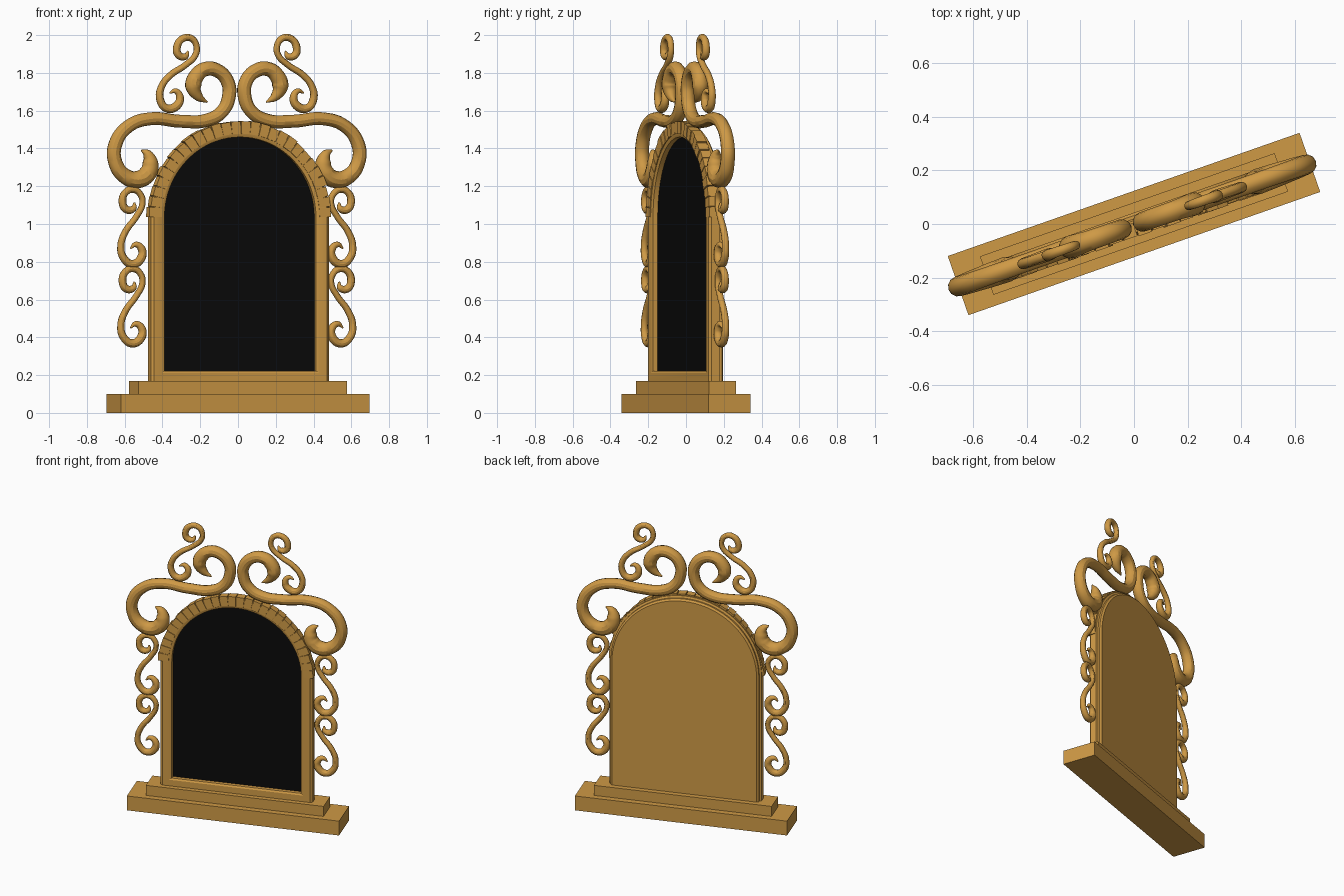
import bpy
import bmesh
import random
from math import sin, cos, pi, radians

if "Cube" in bpy.data.objects:
    bpy.data.objects.remove(bpy.data.objects["Cube"], do_unlink=True)

random.seed(4)
TURN = radians(19.3)   # the whole piece stands turned on the ground
SPRING = 1.035         # height where the arch begins
parts = []


def make_material(name, colour, roughness):
    mat = bpy.data.materials.new(name)
    mat.use_nodes = True
    mat.diffuse_color = colour
    shader = mat.node_tree.nodes["Principled BSDF"]
    shader.inputs["Base Color"].default_value = colour
    shader.inputs["Roughness"].default_value = roughness
    return mat


gold = make_material("gold", (0.62, 0.32, 0.06, 1), 0.5)
black = make_material("black", (0.003, 0.003, 0.003, 1), 0.5)


def add_object(name, mesh, *materials):
    for mat in materials:
        mesh.materials.append(mat)
    obj = bpy.data.objects.new(name, mesh)
    obj.rotation_euler.z = TURN
    bpy.context.collection.objects.link(obj)
    parts.append(obj)
    return obj


def finish(name, bm, *materials):
    bmesh.ops.recalc_face_normals(bm, faces=bm.faces)
    mesh = bpy.data.meshes.new(name)
    bm.to_mesh(mesh)
    bm.free()
    return add_object(name, mesh, *materials)


def plinth(name, width, depth, bottom, top, bevel):
    bm = bmesh.new()
    bmesh.ops.create_cube(bm, size=1)
    for v in bm.verts:
        v.co.x *= width
        v.co.y *= depth
        v.co.z = top if v.co.z > 0 else bottom
    upper = [e for e in bm.edges if all(v.co.z == top for v in e.verts)]
    bmesh.ops.bevel(bm, geom=upper, offset=bevel, segments=1, affect='EDGES')
    finish(name, bm, gold)


def arch_loop(bm, radius, bottom, y, steps=40):
    """Closed arch outline: two feet joined by a half circle."""
    outline = [(radius, bottom)]
    for i in range(steps + 1):
        a = pi * i / steps
        outline.append((radius * cos(a), SPRING + radius * sin(a)))
    outline.append((-radius, bottom))
    return [bm.verts.new((x, y, z)) for x, z in outline]


def arched_frame():
    """Loft of arch outlines from the back panel round to the dark pane."""
    bm = bmesh.new()
    sections = [(0.475, 0.165, 0.040), (0.487, 0.165, 0.030),
                (0.487, 0.165, 0.018), (0.5, 0.165, 0.012),
                (0.5, 0.165, -0.032), (0.485, 0.165, -0.043),
                (0.44, 0.212, -0.043), (0.425, 0.223, -0.036),
                (0.425, 0.223, -0.010)]
    loops = [arch_loop(bm, *s) for s in sections]
    for a, b in zip(loops, loops[1:]):
        for i in range(len(a)):
            j = (i + 1) % len(a)
            bm.faces.new((a[i], a[j], b[j], b[i]))
    bm.faces.new(loops[0])
    bm.faces.new(loops[-1]).material_index = 1
    finish("arched_frame", bm, gold, black)


def arch_bricks(count=28):
    """Uneven wedge stones around the front of the arch."""
    bm = bmesh.new()
    for i in range(count):
        a0 = pi * (i + 0.04) / count
        a1 = pi * (i + 0.96) / count
        outer = 0.503 + random.uniform(0, 0.011)
        front = -0.045 - random.uniform(0, 0.006)
        inner = 0.443
        rings = []
        for y in (front, 0.005):
            corners = [(inner, a0), (outer, a0), (outer, a1), (inner, a1)]
            rings.append([bm.verts.new((r * cos(a), y, SPRING + r * sin(a)))
                          for r, a in corners])
        f, b = rings
        bm.faces.new(f)
        bm.faces.new(b)
        for k in range(4):
            n = (k + 1) % 4
            bm.faces.new((f[k], f[n], b[n], b[k]))
    finish("arch_bricks", bm, gold)


def scroll(name, path, side, centre=(0, 0), tilt=0):
    """Tapered tube along (outward, up, thickness) points."""
    curve = bpy.data.curves.new(name, 'CURVE')
    curve.dimensions = '3D'
    curve.bevel_depth = 1
    curve.bevel_resolution = 4
    curve.resolution_u = 6
    curve.use_fill_caps = True
    spline = curve.splines.new('BEZIER')
    spline.bezier_points.add(len(path) - 1)
    for p, (x, z, r) in zip(spline.bezier_points, path):
        out = centre[0] + x * cos(tilt) - z * sin(tilt)
        up = centre[1] + x * sin(tilt) + z * cos(tilt)
        p.co = (side * out - 0.008, -0.003, up)
        p.radius = r
        p.handle_left_type = p.handle_right_type = 'AUTO'
    temp = bpy.data.objects.new(name, curve)
    bpy.context.collection.objects.link(temp)
    graph = bpy.context.evaluated_depsgraph_get()
    mesh = bpy.data.meshes.new_from_object(temp.evaluated_get(graph))
    bpy.data.objects.remove(temp, do_unlink=True)
    mesh.materials.clear()
    add_object(name, mesh, gold)


# Stepped base
plinth("base_lower", 1.393, 0.234, 0, 0.1, 0.014)
plinth("base_upper", 1.167, 0.152, 0.1, 0.17, 0.014)

# Frame with pane, and the stones over it
arched_frame()
arch_bricks()

# Large crest scroll, from the upper curl to the lower curl
CREST = [(.165, 1.645, .004), (.216, 1.676, .026), (.244, 1.73, .044),
         (.227, 1.782, .042), (.176, 1.82, .038), (.104, 1.81, .037),
         (.05, 1.75, .037), (.044, 1.676, .037), (.081, 1.597, .036),
         (.165, 1.55, .035), (.316, 1.544, .034), (.485, 1.557, .034),
         (.608, 1.517, .035), (.681, 1.422, .037), (.681, 1.326, .038),
         (.625, 1.252, .042), (.552, 1.236, .046), (.496, 1.273, .048),
         (.485, 1.326, .042), (.501, 1.369, .026), (.535, 1.39, .004)]

# Small S scroll about its own middle
SMALL = [(-.014, .13, .005), (-.008, .098, .018), (.031, .093, .021),
         (.053, .135, .021), (.036, .183, .019), (-.008, .199, .018),
         (-.048, .172, .017), (-.059, .125, .017), (-.025, .056, .017),
         (.036, -.024, .018), (.062, -.098, .019), (.048, -.162, .021),
         (-.003, -.196, .022), (-.053, -.162, .024), (-.053, -.114, .021),
         (-.02, -.093, .015), (.008, -.114, .004)]

for side, label in ((1, "left"), (-1, "right")):
    scroll(label + "_crest_scroll", CREST, side)
    scroll(label + "_top_scroll", SMALL, side, (0.33, 1.798), radians(20))
    scroll(label + "_side_scroll_upper", SMALL, side, (0.588, 0.984))
    scroll(label + "_side_scroll_lower", SMALL, side, (0.588, 0.564))

# Smooth shading with sharp edges kept
bpy.ops.object.select_all(action='DESELECT')
for obj in parts:
    obj.select_set(True)
bpy.context.view_layer.objects.active = parts[0]
bpy.ops.object.shade_smooth_by_angle(angle=radians(30))
